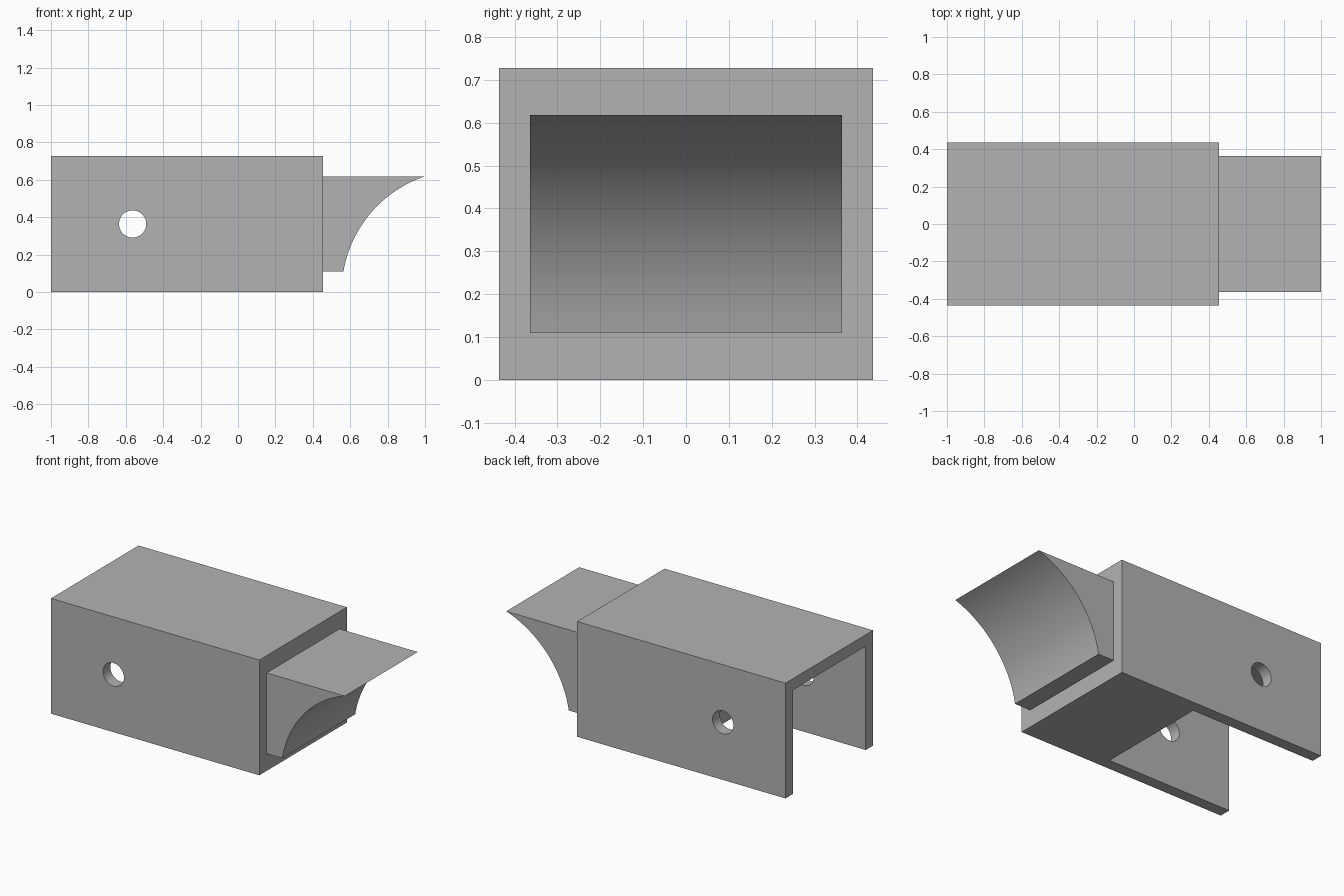
import bpy
import math

cube = bpy.data.objects.get("Cube")
if cube:
    bpy.data.objects.remove(cube, do_unlink=True)

U = 2 / 27.5  # design unit: the part is 27.5 units long

grey = bpy.data.materials.new("plain grey")
grey.use_nodes = True
grey.diffuse_color = (0.45, 0.45, 0.45, 1)
grey.node_tree.nodes["Principled BSDF"].inputs["Base Color"].default_value = (0.45, 0.45, 0.45, 1)


def prism(name, profile, width):
    """Extrude an (x, z) outline in units, measured from the open end, along y."""
    n = len(profile)
    verts = [((x * U) - 1, y * U, z * U) for y in (-width / 2, width / 2) for x, z in profile]
    faces = [list(range(n)), list(range(2 * n - 1, n - 1, -1))]
    faces += [[i, i + n, (i + 1) % n + n, (i + 1) % n] for i in range(n)]
    mesh = bpy.data.meshes.new(name)
    mesh.from_pydata(verts, [], faces)
    mesh.materials.append(grey)
    obj = bpy.data.objects.new(name, mesh)
    bpy.context.collection.objects.link(obj)
    return obj


def rectangle(x0, x1, z0, z1):
    return [(x0, z0), (x1, z0), (x1, z1), (x0, z1)]


def activate(obj):
    bpy.ops.object.select_all(action='DESELECT')
    obj.select_set(True)
    bpy.context.view_layer.objects.active = obj


def cut(obj, cutter):
    cutter.hide_render = True
    mod = obj.modifiers.new("cut", 'BOOLEAN')
    mod.operation = 'DIFFERENCE'
    mod.solver = 'EXACT'
    mod.object = cutter
    activate(obj)
    bpy.ops.object.modifier_apply(modifier=mod.name)
    bpy.data.objects.remove(cutter, do_unlink=True)


# Block with a slot open at the end and below
body = prism("channel_body", rectangle(0, 20, 0, 10), 12)
cut(body, prism("slot_cutter", rectangle(-1, 12, -1, 9), 10))

# Pin hole through both side walls
circle = [(6 + math.cos(2 * math.pi * i / 48), 5 + math.sin(2 * math.pi * i / 48)) for i in range(48)]
cut(body, prism("pin_hole_cutter", circle, 14))

# Tongue with a concave end, swept about an axis level with the base
radius, low, high = 8.96, 1.5, 8.5
start, end = math.asin(low / radius), math.asin(high / radius)
axis_x = 27.5 + radius * math.cos(end)
angles = [start + (end - start) * i / 32 for i in range(33)]
arc = [(axis_x - radius * math.cos(a), radius * math.sin(a)) for a in angles]
tongue = prism("concave_tongue", [(20, low)] + arc + [(20, high)], 10)

for part in (body, tongue):
    activate(part)
    bpy.ops.object.shade_smooth_by_angle(angle=math.radians(25))
